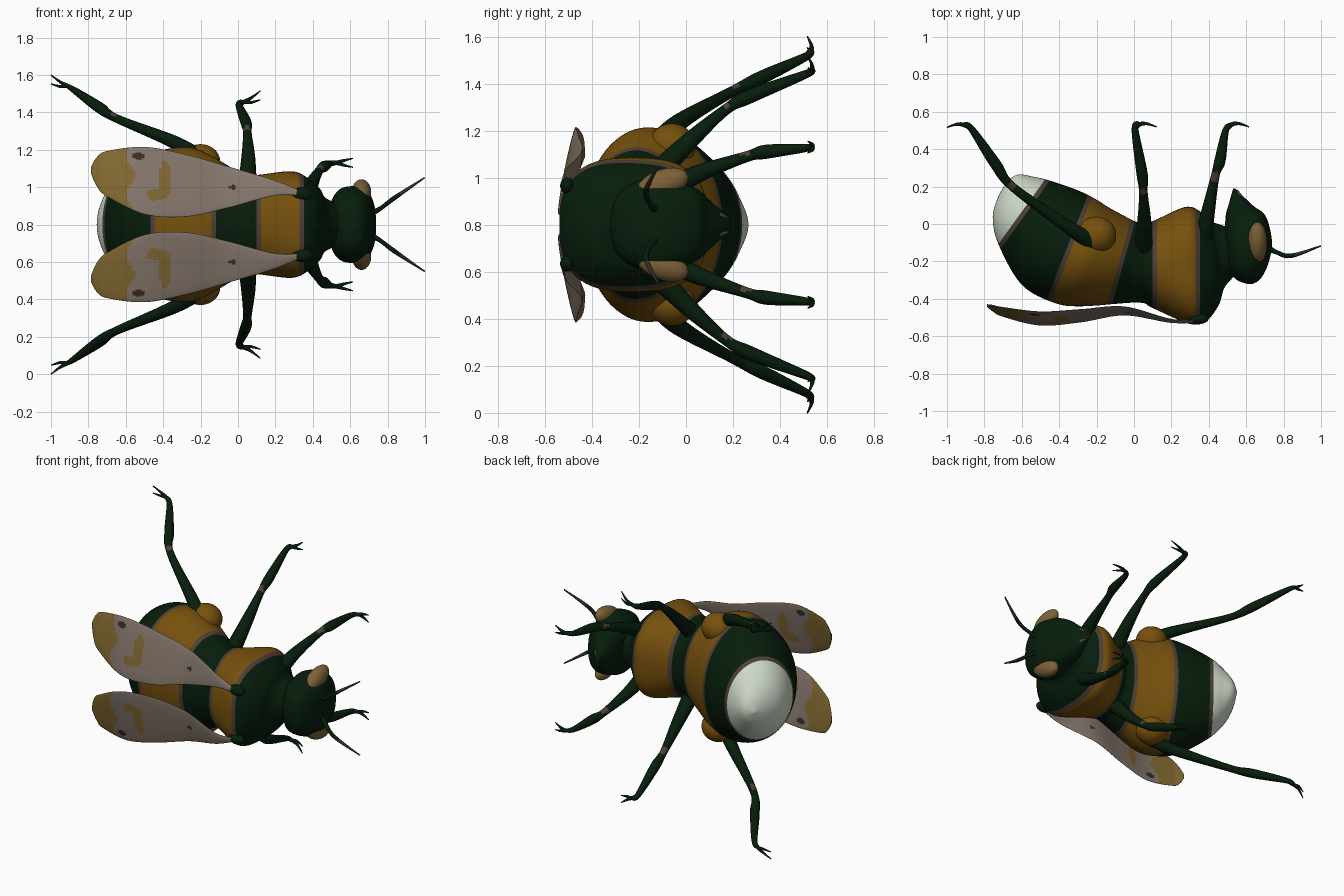
import bpy, bmesh, math
from mathutils import Vector

if "Cube" in bpy.data.objects:
    bpy.data.objects.remove(bpy.data.objects["Cube"])

ZC = 0.8  # height of the mirror plane


def mat(name, *rgb):
    m = bpy.data.materials.new(name)
    m.diffuse_color = (*rgb, 1)
    m.use_nodes = True
    m.node_tree.nodes["Principled BSDF"].inputs["Base Color"].default_value = m.diffuse_color
    return m


GREEN = mat("dark green", 0.002, 0.0125, 0.0035)
YELLOW = mat("amber yellow", 0.185, 0.083, 0.004)
WHITE = mat("pale white", 0.63, 0.71, 0.6)
BROWN = mat("grey brown", 0.075, 0.05, 0.036)
WING = mat("wing grey", 0.235, 0.185, 0.15)
TIP = mat("wing ochre", 0.225, 0.14, 0.03)
EYE = mat("eye tan", 0.205, 0.12, 0.038)
DARK = mat("dark brown", 0.04, 0.026, 0.018)


def smooth(keys, n):
    """Catmull-Rom interpolation of tuples."""
    out, last = [], len(keys) - 1
    for i in range(last):
        p = [keys[max(0, min(last, i + k))] for k in (-1, 0, 1, 2)]
        for j in range(n):
            t = j / n
            out.append([0.5 * (2 * b + (c - a) * t + (2 * a - 5 * b + 4 * c - d) * t * t
                        + (3 * b - a - 3 * c + d) * t ** 3) for a, b, c, d in zip(*p)])
    return out + [list(keys[-1])]


def turn(k):
    return [2 * math.pi * i / k for i in range(k)]


def loft(name, rings, mats, rule=None, cuts=()):
    """Skin closed rings, cut by planes, colour faces by a rule."""
    bm = bmesh.new()
    vs = [[bm.verts.new(p) for p in r] for r in rings]
    k = len(vs[0])
    for a, b in zip(vs, vs[1:]):
        for i in range(k):
            bm.faces.new((a[i], a[(i + 1) % k], b[(i + 1) % k], b[i]))
    bm.faces.new(vs[0])
    bm.faces.new(vs[-1])
    bmesh.ops.recalc_face_normals(bm, faces=bm.faces)
    for n, d in cuts:
        bmesh.ops.bisect_plane(bm, geom=bm.verts[:] + bm.edges[:] + bm.faces[:], dist=1e-5,
                               plane_co=n * d, plane_no=n)
    for f in bm.faces:
        f.smooth = True
        if rule:
            f.material_index = rule(f.calc_center_median())
    me = bpy.data.meshes.new(name)
    bm.to_mesh(me)
    bm.free()
    for m in mats:
        me.materials.append(m)
    bpy.context.collection.objects.link(bpy.data.objects.new(name, me))


def section(dx, dy, vx, vy, w, e=2.0, k=64):
    """Ring spanning back point d to belly point v, half width w, squareness e."""
    ring = []
    for a in turn(k):
        c, s = [math.copysign(abs(q) ** (2 / e), q) for q in (math.cos(a), math.sin(a))]
        ring.append(((dx + vx) / 2 + (vx - dx) / 2 * c, (dy + vy) / 2 + (vy - dy) / 2 * c, ZC + w * s))
    return ring


def tube(name, keys, side, mats, rule=None, n=6, k=12):
    """Round limb through (x, y, offset, radius) points on one side."""
    pts = smooth(keys, n)
    P = [Vector((p[0], p[1], ZC + side * p[2])) for p in pts]
    rings = []
    for i, p in enumerate(P):
        t = (P[min(i + 1, len(P) - 1)] - P[max(i - 1, 0)]).normalized()
        u = t.cross(Vector((0, 0, 1))).normalized()
        v = t.cross(u)
        rings.append([p + pts[i][3] * (u * math.cos(a) + v * math.sin(a)) for a in turn(k)])
    loft(name, rings, mats, rule)


def ball(name, x, y, z, size, m, tilt=0):
    bpy.ops.mesh.primitive_uv_sphere_add(segments=32, ring_count=20, location=(x, y, ZC + z),
                                         rotation=(tilt, 0, 0))
    ob = bpy.context.object
    ob.name, ob.scale = name, size
    ob.data.materials.append(m)
    bpy.ops.object.shade_smooth()


# body: tail, abdomen, waist, thorax and neck in one skin (back x, y, belly x, y, half width)
BODY = [(-.68, .23, -.67, .24, .005), (-.735, .125, -.615, .265, .09), (-.755, .02, -.54, .253, .185),
        (-.72, -.12, -.46, .235, .275), (-.6, -.325, -.3, .18, .38), (-.43, -.42, -.2, .13, .412),
        (-.28, -.44, -.12, .08, .395), (.02, -.42, .04, 0, .27), (.1, -.45, .1, .015, .265),
        (.3, -.535, .27, .09, .285), (.39, -.515, .35, .07, .25), (.455, -.43, .41, .015, .195),
        (.49, -.33, .45, 0, .14), (.6, -.22, .6, -.05, .09)]
# band borders from tail to neck: plane normal x, y and distance
BANDS = [(Vector((x, y, 0)).normalized(), d) for x, y, d in
         ((-.81, .585, .513), (-.93, .367, .274), (-.963, .269, .01), (-1, 0, -.11), (-1, 0, -.34))]
EDGE = 0.012


def band(c):
    """Green and yellow alternate, white tail, thin brown borders."""
    for i, (n, d) in enumerate(BANDS):
        h = c.dot(n) - d
        if abs(h) < EDGE:
            return 3
        if h > 0:
            return 2 if i == 0 else (i + 1) % 2
    return 0


def rounded(r):
    return section(*r, 2 + .8 * math.exp(-((r[0] - .32) / .13) ** 2))


loft("body", [rounded(r) for r in smooth(BODY, 6)], [GREEN, YELLOW, WHITE, BROWN], band,
     [(n, d + e) for n, d in BANDS for e in (-EDGE, EDGE)])

# head: stacked from crown to mouth (y, back x, face x, half width)
HEAD = [(-.32, .605, .635, .03), (-.295, .545, .675, .12), (-.22, .5, .715, .18), (-.1, .485, .738, .205),
        (.04, .49, .705, .155), (.1, .505, .635, .105), (.19, .53, .54, .02)]
loft("head", [section(a, y, b, y, w, 2.6, 40) for y, a, b, w in smooth(HEAD, 6)], [GREEN])
ball("middle_ocellus", .64, -.3, 0, (.014, .014, .014), DARK)

# legs: root, hip, knee, shin, ankle, toe; all share one thickness profile
LEGS = {"hind": [(-.19, -.12, .34), (-.33, -.03, .435), (-.645, .195, .565), (-.74, .32, .625),
                 (-.87, .51, .715), (-.91, .53, .74)],
        "middle": [(.05, -.12, .22), (.055, .02, .36), (.05, .17, .49), (.043, .27, .545),
                   (.005, .51, .64), (.03, .533, .655)],
        "front": [(.37, -.08, .15), (.395, .06, .22), (.435, .26, .29), (.46, .34, .31),
                  (.49, .5, .325), (.525, .533, .33)]}
THICK = (.05, .037, .023, .03, .018, .012)

# wing sections: x, y, inner and outer offset
WINGKEYS = [(.37, -.52, .15, .165), (.2, -.518, .155, .235), (-.05, -.465, .09, .31), (-.28, -.49, .042, .375),
            (-.5, -.505, .055, .415), (-.7, -.47, .15, .393), (-.755, -.45, .205, .36), (-.785, -.436, .27, .31)]


def spot(c, x, z, rx, rz):
    return ((c.x - x) / rx) ** 2 + ((abs(c.z - ZC) - z) / rz) ** 2 < 1


def wing_colour(c):
    """Ochre tip and blotches, small dark spots."""
    if spot(c, -.53, .365, .03, .02) or spot(c, -.03, .2, .015, .015):
        return 2
    tip = c.x < -.575 + .025 * math.sin(abs(c.z - ZC) * 30)
    return int(tip or spot(c, -.39, .24, .035, .1) or spot(c, -.44, .16, .05, .03))


for side, tag in ((1, "upper"), (-1, "lower")):
    # legs with a brown knee patch and two hooked claws each
    for name, path in LEGS.items():
        keys = [(*p, r) for p, r in zip(path, THICK)]
        x, y, o = path[2]
        kp = Vector((x, y, ZC + side * o + .015))
        tube(f"{tag}_{name}_leg", keys, side, [GREEN, BROWN], lambda c: int((c - kp).length < .026))
        x, y, o = path[-1]
        fwd = -1 if name == "hind" else 1
        mid = .02 if name != "front" else 0
        for i, s in enumerate((-1, 1)):
            claw = [keys[-2][:3] + (.012,), keys[-1], (x + fwd * .04, y + .003, o + mid / 2 + s * .012, .008),
                    (x + fwd * .09, y - .014, o + 1.8 * mid + s * .024, .003)]
            tube(f"{tag}_{name}_claw_{i + 1}", claw, side, [GREEN], k=8)
    # yellow hip bulge of the hind leg, sunk into the abdomen
    ball(f"{tag}_hind_hip", -.2, -.06, side * .335, (.105, .1, .095), YELLOW)

    # wing: flat leaf, tilted so the outer edge sits closer to the body
    rings = []
    for x, y, zi, zo in smooth(WINGKEYS, 14):
        zm, h = (zi + zo) / 2, (zo - zi) / 2
        rings.append([(x, y + .2 * h * math.cos(a) + (.006 + .03 * h) * math.sin(a),
                       ZC + side * (zm + h * math.cos(a))) for a in turn(96)])
    loft(f"{tag}_wing", rings, [WING, TIP, DARK], wing_colour)
    ball(f"{tag}_wing_root", .345, -.505, side * .165, (.055, .03, .035), GREEN)

    # head details
    ball(f"{tag}_eye", .66, -.1, side * .172, (.052, .115, .062), EYE, side * .35)
    ball(f"{tag}_ocellus", .64, -.285, side * .07, (.016, .016, .016), DARK)
    tube(f"{tag}_antenna", [(.7, -.12, .055, .02), (.76, -.15, .085, .012), (.84, -.17, .145, .012),
                            (.997, -.118, .25, .004)],
         side, [GREEN, DARK], lambda c: int(c.x > .86))
    tube(f"{tag}_mandible", [(.57, .09, .03, .022), (.57, .14, .04, .014), (.55, .182, .03, .003)], side, [BROWN])
